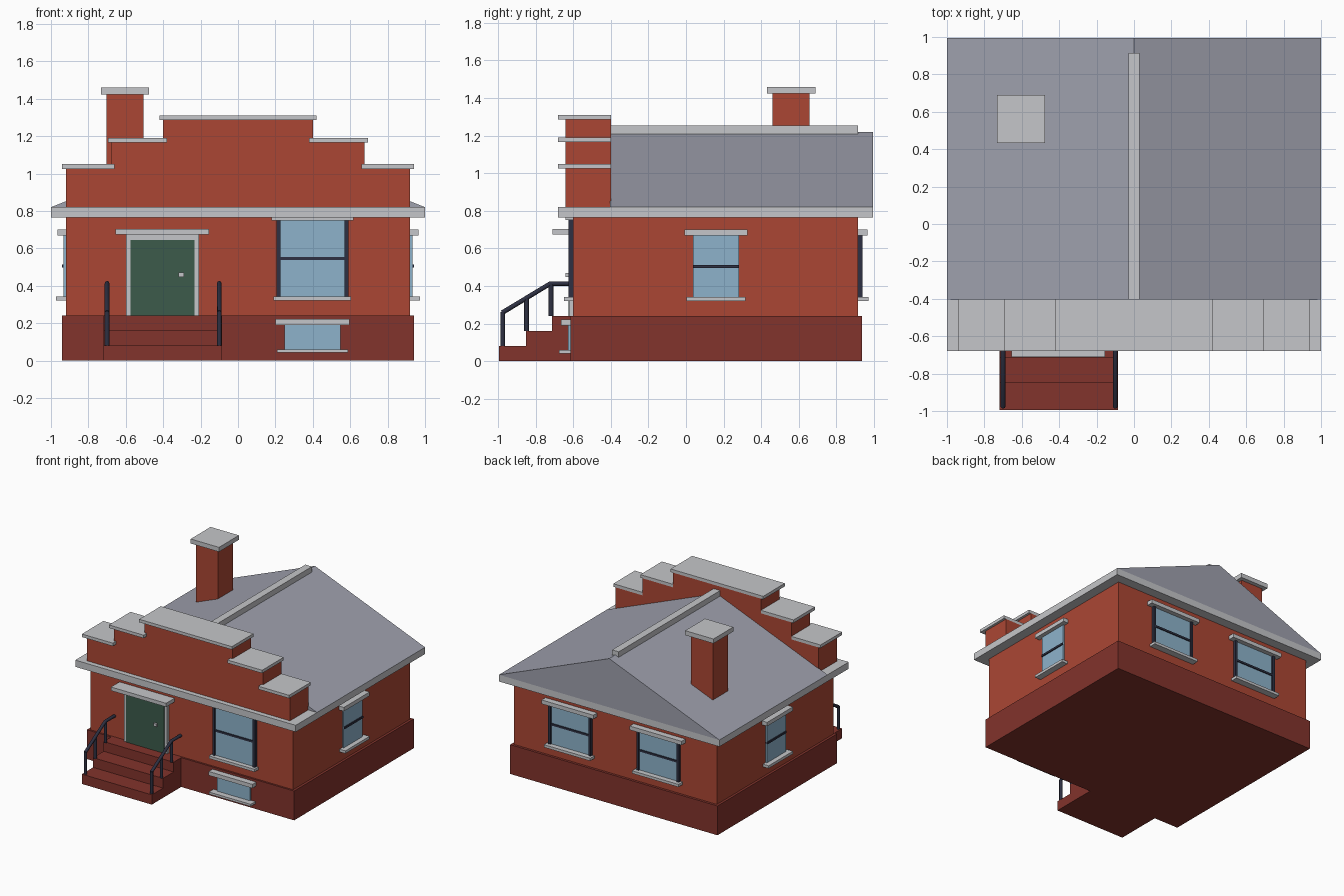
import bpy, bmesh, math
from mathutils import Matrix

if "Cube" in bpy.data.objects:
    bpy.data.objects.remove(bpy.data.objects["Cube"])


def material(name, r, g, b):
    m = bpy.data.materials.new(name)
    m.diffuse_color = (r, g, b, 1)
    m.use_nodes = True
    m.node_tree.nodes["Principled BSDF"].inputs["Base Color"].default_value = m.diffuse_color
    return m


BRICK = material("red brick", 0.41, 0.062, 0.034)
BASE = material("dark brick", 0.225, 0.033, 0.025)
STONE = material("pale stone", 0.56, 0.565, 0.585)
ROOF = material("slate roof", 0.345, 0.355, 0.42)
GLASS = material("window glass", 0.27, 0.45, 0.60)
DOOR = material("green door", 0.045, 0.104, 0.07)
IRON = material("dark iron", 0.027, 0.03, 0.055)


def box(name, mat, x, y, z, turn=0):
    """Box from (min, max) ranges, turned about the z axis by degrees."""
    bm = bmesh.new()
    bmesh.ops.create_cube(bm, size=1)
    size = [r[1] - r[0] for r in (x, y, z)]
    mid = [(r[1] + r[0]) / 2 for r in (x, y, z)]
    bm.transform(Matrix.Rotation(math.radians(turn), 4, 'Z')
                 @ Matrix.Translation(mid) @ Matrix.Diagonal((*size, 1)))
    return finish(name, mat, bm)


def finish(name, mat, bm):
    me = bpy.data.meshes.new(name)
    bm.to_mesh(me)
    bm.free()
    me.materials.append(mat)
    ob = bpy.data.objects.new(name, me)
    bpy.context.collection.objects.link(ob)
    return ob


def prism(name, mat, profile, vec):
    """Extrude a flat 3D profile along a vector."""
    bm = bmesh.new()
    f = bm.faces.new([bm.verts.new(p) for p in profile])
    new = bmesh.ops.extrude_face_region(bm, geom=[f], use_keep_orig=True)
    bmesh.ops.translate(bm, vec=vec, verts=[v for v in new["geom"] if isinstance(v, bmesh.types.BMVert)])
    bmesh.ops.recalc_face_normals(bm, faces=bm.faces)
    return finish(name, mat, bm)


def tube(name, points, radius=0.0125):
    cu = bpy.data.curves.new(name, 'CURVE')
    cu.dimensions = '3D'
    cu.bevel_depth = radius
    cu.bevel_resolution = 2
    cu.use_fill_caps = True
    sp = cu.splines.new('POLY')
    sp.points.add(len(points) - 1)
    for p, co in zip(sp.points, points):
        p.co = (*co, 1)
    cu.materials.append(IRON)
    bpy.context.collection.objects.link(bpy.data.objects.new(name, cu))


def window(name, turn, wall, u, half, z0, z1, head, sill, jambs=True, bar=True):
    """Window on a wall; head and sill are (half width, height, depth)."""
    def part(label, mat, a, b, depth, za, zb):
        box(name + "_" + label, mat, (u + a, u + b), (-wall - depth, -wall + 0.02), (za, zb), turn)
    part("glass", GLASS, -half, half, 0.012, z0, z1)
    if bar:
        mid = (z0 + z1) / 2
        part("bar", IRON, -half, half, 0.02, mid - 0.008, mid + 0.008)
    if jambs:
        for s, side in ((-1, "left"), (1, "right")):
            a, b = sorted((s * half, s * (half + 0.021)))
            part(side + "_jamb", IRON, a, b, 0.024, z0, z1)
    part("lintel", STONE, -head[0], head[0], head[2], z1, z1 + head[1])
    part("sill", STONE, -sill[0], sill[0], sill[2], z0 - sill[1], z0)


# Body
box("foundation", BASE, (-0.94, 0.94), (-0.615, 0.935), (0, 0.24))
box("walls", BRICK, (-0.92, 0.92), (-0.60, 0.915), (0.24, 0.77))
box("eaves_slab", STONE, (-1, 1), (-0.68, 0.995), (0.765, 0.82))

# Gable roof and ridge
prism("roof", ROOF, [(-1, -0.405, 0.82), (1, -0.405, 0.82), (0, -0.405, 1.22)], (0, 1.4, 0))
box("ridge_cap", STONE, (-0.03, 0.03), (-0.405, 0.915), (1.19, 1.253))

# Stepped parapet with caps
tiers = [(0.92, 1.025), (0.675, 1.165), (0.40, 1.285)]
half = [(x, -0.64, z) for i, (w, t) in enumerate(tiers)
        for x, z in ((w, 0.82 if i == 0 else tiers[i - 1][1]), (w, t))]
prism("parapet", BRICK, half + [(-x, y, z) for x, y, z in reversed(half)], (0, 0.24, 0))
for s, side in ((-1, "left"), (1, "right")):
    for a, b, z, label in ((0.66, 0.94, 1.025, "lower"), (0.38, 0.695, 1.165, "middle")):
        box(f"{label}_{side}_parapet_cap", STONE, sorted((s * a, s * b)), (-0.68, -0.40), (z, z + 0.025))
box("top_parapet_cap", STONE, (-0.42, 0.42), (-0.68, -0.40), (1.285, 1.31))

# Chimney
box("chimney", BRICK, (-0.703, -0.505), (0.46, 0.657), (0.9, 1.425))
box("chimney_cap", STONE, (-0.732, -0.475), (0.432, 0.69), (1.423, 1.46))

# Door
box("door_frame", STONE, (-0.60, -0.208), (-0.622, -0.59), (0.24, 0.675))
box("door", DOOR, (-0.576, -0.232), (-0.626, -0.60), (0.24, 0.645))
box("door_lintel", STONE, (-0.655, -0.155), (-0.71, -0.59), (0.673, 0.703))
box("door_knob", STONE, (-0.318, -0.29), (-0.642, -0.62), (0.447, 0.47))

# Windows
window("front_window", 0, 0.60, 0.398, 0.172, 0.342, 0.75,
       (0.22, 0.015, 0.04), (0.207, 0.022, 0.05))
window("cellar_window", 0, 0.615, 0.398, 0.15, 0.06, 0.19,
       (0.198, 0.032, 0.05), (0.19, 0.018, 0.06), jambs=False, bar=False)
for turn, u, side in ((90, 0.16, "right"), (-90, -0.16, "left")):
    window(side + "_window", turn, 0.92, u, 0.122, 0.342, 0.668,
           (0.167, 0.032, 0.045), (0.157, 0.022, 0.052), jambs=False)
for u, side in ((0.4, "left"), (-0.4, "right")):
    window("back_" + side + "_window", 180, 0.915, u, 0.172, 0.342, 0.668,
           (0.235, 0.032, 0.05), (0.21, 0.022, 0.055))

# Front steps
edges = [(-0.995, 0), (-0.995, 0.08), (-0.85, 0.08), (-0.85, 0.16), (-0.713, 0.16),
         (-0.713, 0.24), (-0.6, 0.24), (-0.6, 0)]
prism("front_steps", BASE, [(-0.72, y, z) for y, z in edges], (0.635, 0, 0))

# Handrails
for x, side in ((-0.70, "left"), (-0.10, "right")):
    tube(side + "_handrail", [(x, -0.978, 0.258), (x, -0.722, 0.413), (x, -0.60, 0.413)])
    for i, (y, z0, z1) in enumerate(((-0.975, 0.08, 0.262), (-0.848, 0.16, 0.335), (-0.718, 0.24, 0.412))):
        tube(f"{side}_rail_post_{i + 1}", [(x, y, z0), (x, y, z1)])
